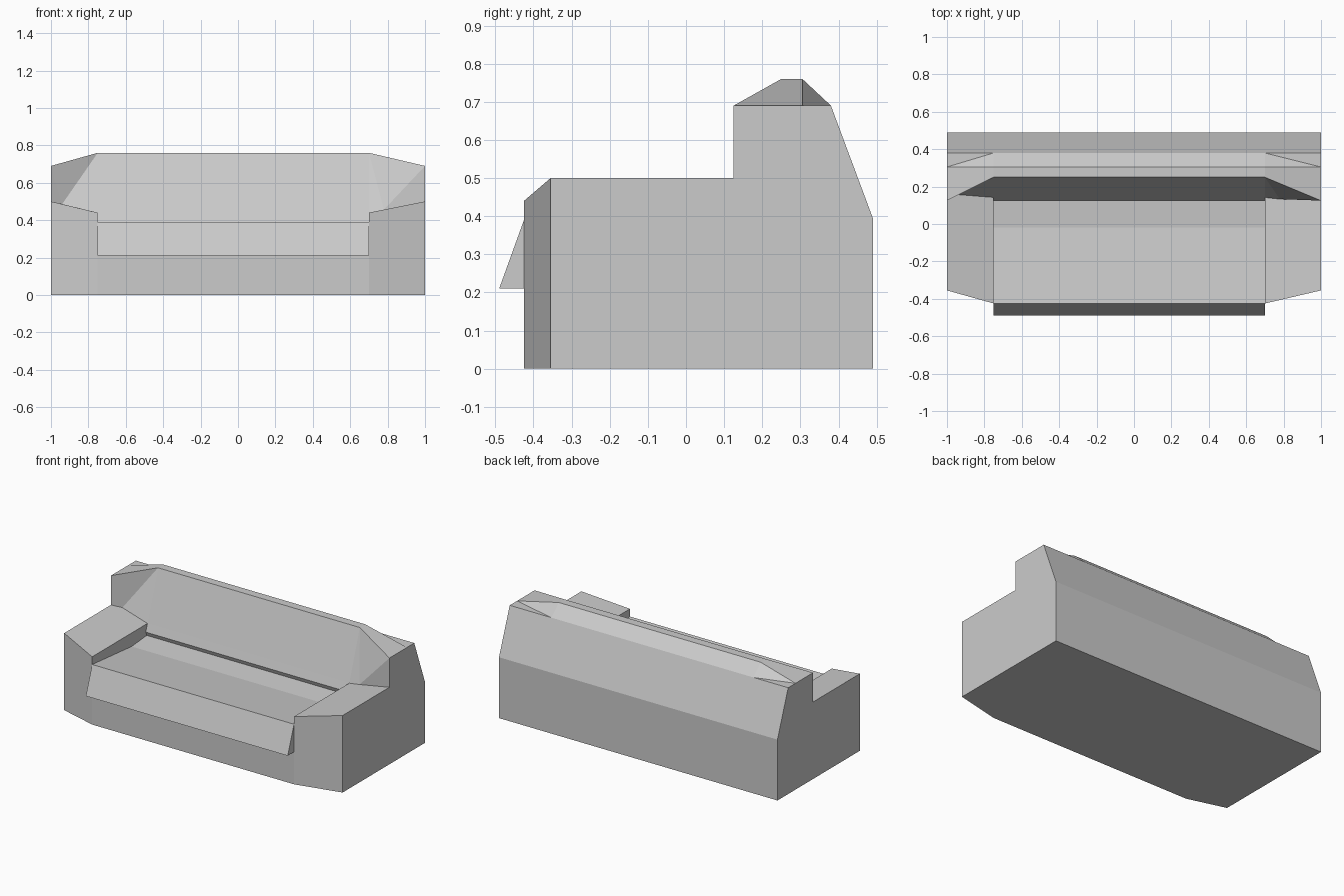
import bpy, bmesh

if "Cube" in bpy.data.objects:
    bpy.data.objects.remove(bpy.data.objects["Cube"])

bm = bmesh.new()


def face(*pts):
    bm.faces.new([bm.verts.new(p) for p in pts])


# Side profile of the middle section (y, z), running around from the front foot
FOOT, HEEL = (-0.425, 0), (0.49, 0)
WAIST, SHOULDER = (0.49, 0.395), (0.38, 0.69)
CREST_B, CREST_F = (0.305, 0.76), (0.25, 0.76)
ARM_BACK = (0.142, 0.44)
BACK_LOW, SEAT_BACK, SEAT_MID = (0.125, 0.39), (0.135, 0.365), (-0.02, 0.352)
SEAT_FRONT, LIP, LIP_IN = (-0.425, 0.39), (-0.49, 0.21), (-0.425, 0.21)
PROFILE = [FOOT, HEEL, WAIST, SHOULDER, CREST_B, CREST_F, ARM_BACK, BACK_LOW,
           SEAT_BACK, SEAT_MID, SEAT_FRONT, LIP, LIP_IN]
LEFT, RIGHT = -0.75, 0.70

# Seat, backrest and base swept between the arms
for a, b in zip(PROFILE, PROFILE[1:] + PROFILE[:1]):
    face((LEFT, *a), (RIGHT, *a), (RIGHT, *b), (LEFT, *b))


def end_section(xo, xi, kink):
    """Arm with the tapered end of the backrest; kink is where their tops meet."""
    def i(p):
        return (xi, *p)

    def o(y, z):
        return (xo, y, z)
    arm_front = (-0.425, 0.44)
    foot, heel, waist = o(-0.355, 0), o(0.49, 0), o(0.49, 0.395)
    top_f, top_b = o(-0.355, 0.5), o(0.125, 0.5)
    back_f, back_m, back_b = o(0.125, 0.69), o(0.305, 0.69), o(0.38, 0.69)
    # outer side, base, rear
    face(foot, heel, waist, back_b, back_m, back_f, top_b, top_f)
    face(foot, heel, i(HEEL), i(FOOT))
    face(heel, waist, i(WAIST), i(HEEL))
    face(waist, back_b, i(SHOULDER), i(WAIST))
    # backrest top
    face(back_b, back_m, i(SHOULDER))
    face(back_m, i(CREST_B), i(SHOULDER))
    face(back_m, back_f, i(CREST_F), i(CREST_B))
    # backrest front
    face(back_f, top_b, kink)
    face(back_f, kink, i(CREST_F))
    face(i(CREST_F), kink, i(ARM_BACK))
    # arm front, top and inner wall
    face(foot, top_f, i(arm_front), i(SEAT_FRONT), i(LIP_IN), i(FOOT))
    face(top_f, top_b, kink, i(ARM_BACK), i(arm_front))
    face(i(arm_front), i(ARM_BACK), i(BACK_LOW), i(SEAT_BACK), i(SEAT_MID), i(SEAT_FRONT))
    # end of the seat lip
    face(i(SEAT_FRONT), i(LIP), i(LIP_IN))


end_section(-1, LEFT, (-0.94, 0.157, 0.486))
end_section(1, RIGHT, (0.78, 0.133, 0.456))

# Join the shared edges into one closed shell
bmesh.ops.remove_doubles(bm, verts=bm.verts[:], dist=0.0005)
bmesh.ops.recalc_face_normals(bm, faces=bm.faces[:])
mesh = bpy.data.meshes.new("sofa")
bm.to_mesh(mesh)
bm.free()
bpy.context.collection.objects.link(bpy.data.objects.new("sofa", mesh))
